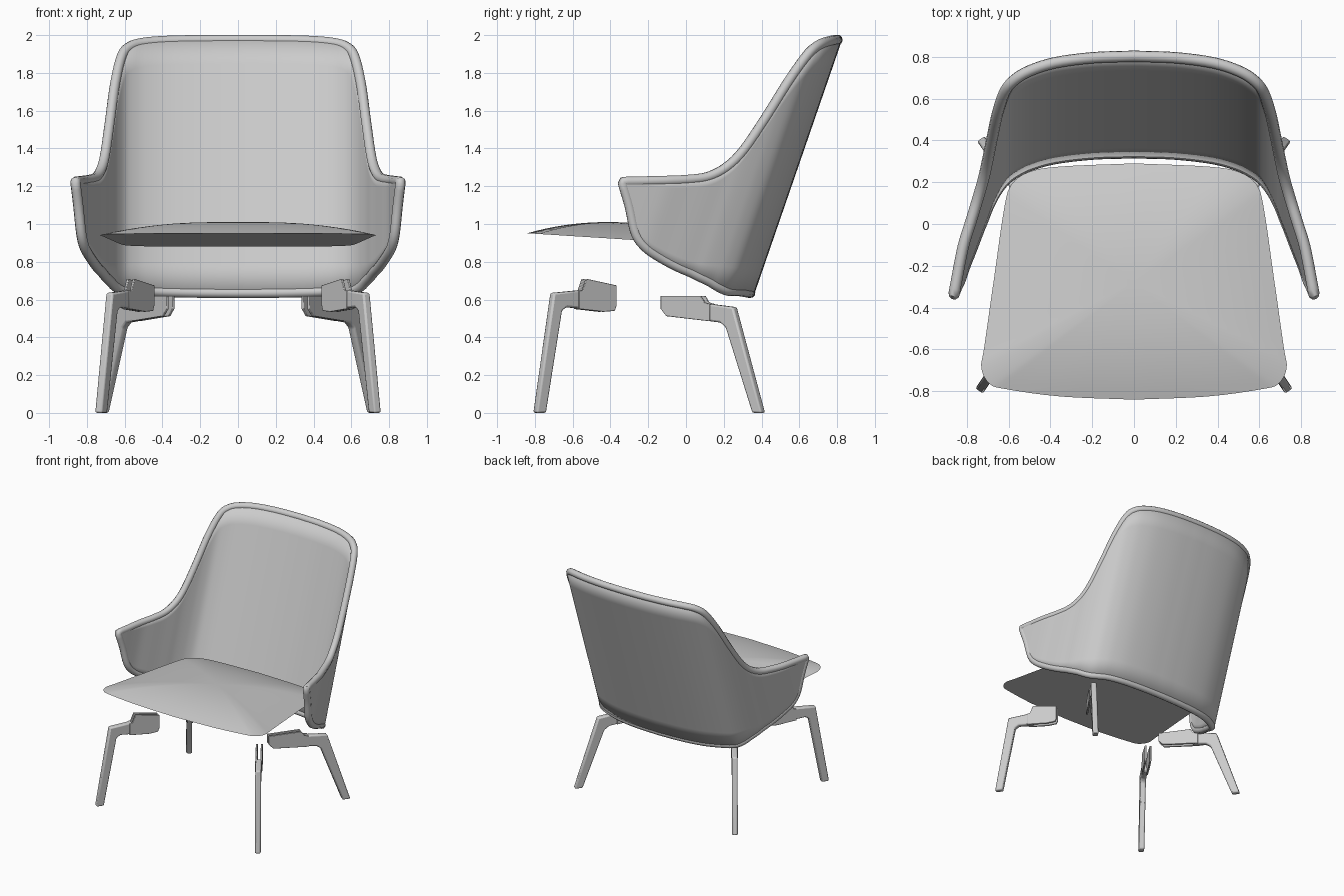
import bpy, bmesh, math
from mathutils import Vector

cube = bpy.data.objects.get("Cube")
if cube:
    bpy.data.objects.remove(cube, do_unlink=True)

grey = bpy.data.materials.new("light_grey")
grey.use_nodes = True
colour = (0.6, 0.6, 0.6, 1)
grey.diffuse_color = colour
grey.node_tree.nodes["Principled BSDF"].inputs["Base Color"].default_value = colour


def spline(points, steps):
    """Smooth curve through the points, of any dimension."""
    pts = [Vector(p) for p in points]
    pts = [2 * pts[0] - pts[1]] + pts + [2 * pts[-1] - pts[-2]]
    out = []
    for a, b, c, d in zip(pts, pts[1:], pts[2:], pts[3:]):
        for i in range(steps):
            t = i / steps
            out.append(0.5 * (2 * b + (c - a) * t + (2 * a - 5 * b + 4 * c - d) * t ** 2
                              + (3 * b - 3 * c + d - a) * t ** 3))
    return out + [pts[-2]]


def mirrored(half):
    """Full outline from a half that starts on the centre line; x is first."""
    return [Vector((-p[0], *p[1:])) for p in reversed(half[1:])] + half


def add_object(name, verts, faces, smooth=True):
    mesh = bpy.data.meshes.new(name)
    mesh.from_pydata([tuple(v) for v in verts], [], faces)
    bm = bmesh.new()
    bm.from_mesh(mesh)
    bmesh.ops.recalc_face_normals(bm, faces=bm.faces)
    bm.to_mesh(mesh)
    bm.free()
    return finish(name, mesh, smooth)


def finish(name, data, smooth=True):
    obj = bpy.data.objects.new(name, data)
    bpy.context.collection.objects.link(obj)
    data.materials.append(grey)
    bpy.ops.object.select_all(action='DESELECT')
    obj.select_set(True)
    bpy.context.view_layer.objects.active = obj
    if smooth:
        bpy.ops.object.shade_smooth_by_angle(angle=math.radians(40))
    return obj


# Wrap-around shell: x, depth, lower edge, upper edge, from mid back to arm tip
shell_half = spline([
    (0, .335, .635, 1.975), (.2, .328, .636, 1.974), (.38, .305, .64, 1.97),
    (.5, .27, .645, 1.96), (.57, .235, .645, 1.94), (.615, .2, .65, 1.89),
    (.65, .15, .67, 1.75), (.675, .1, .695, 1.57), (.7, .04, .72, 1.39),
    (.72, -.02, .745, 1.3), (.748, -.1, .775, 1.25), (.78, -.2, .82, 1.235),
    (.812, -.3, .875, 1.23), (.83, -.38, .95, 1.228), (.845, -.46, 1.09, 1.226),
    (.86, -.54, 1.215, 1.225)], 4)
columns = mirrored(shell_half)
rows = 10


def shell_point(col, t):
    x, v, low, high = col
    z = low + (high - low) * t
    return Vector((x, v + .345 * (z - .62), z))


verts = [shell_point(c, r / rows) for c in columns for r in range(rows + 1)]
n = rows + 1
faces = [(i * n + j, (i + 1) * n + j, (i + 1) * n + j + 1, i * n + j + 1)
         for i in range(len(columns) - 1) for j in range(rows)]
shell = add_object("back_shell", verts, faces)
solid = shell.modifiers.new("thickness", 'SOLIDIFY')
solid.thickness = .045
solid.offset = 0

# Rounded rim following the whole shell edge
path = [shell_point(c, 0) for c in columns] + [shell_point(c, 1) for c in reversed(columns)]
curve = bpy.data.curves.new("shell_rim", 'CURVE')
curve.dimensions = '3D'
curve.bevel_depth = .027
curve.bevel_resolution = 3
line = curve.splines.new('POLY')
line.points.add(len(path) - 1)
for point, co in zip(line.points, path):
    point.co = (*co, 1)
line.use_cyclic_u = True
rim = finish("shell_rim", curve, False)
bpy.ops.object.convert(target='MESH')
bpy.ops.object.shade_smooth_by_angle(angle=math.radians(50))

# Seat pad: flat sloping underside with a domed top
outline = mirrored(spline([
    (0, -.84), (.35, -.825), (.61, -.79), (.69, -.765), (.73, -.69), (.715, -.58),
    (.668, -.25), (.62, .08), (.585, .19), (.5, .25), (.35, .275), (0, .29)], 4))[:-1]
count, rings = len(outline), 12
centre = Vector((0, -.28))


def seat_point(p, r):
    x, y = centre + (p - centre) * r
    return (x, y, .898 - .063 * y + .09 * (1 - r ** 2.2))


verts = [seat_point(p, 1 - k / rings) for k in range(rings) for p in outline]
verts.append(seat_point(centre, 0))
faces = [(k * count + i, k * count + (i + 1) % count,
          (k + 1) * count + (i + 1) % count, (k + 1) * count + i)
         for k in range(rings - 1) for i in range(count)]
last = (rings - 1) * count
faces += [(last + i, last + (i + 1) % count, rings * count) for i in range(count)]
faces.append(tuple(range(count)))
add_object("seat_pad", verts, faces)


def plate(name, profile, foot, direction, inner, outer, side, bevel):
    """Upright plate from a (y, z) profile, turned towards the chair's middle."""
    d = Vector(direction).normalized()
    across = Vector((-d.y, d.x))
    verts = []
    for offset in (inner, outer):
        for y, z in profile:
            p = Vector(foot) + d * (y - foot[1]) / d.y + across * offset
            verts.append((p.x * side, p.y, z))
    m = len(profile)
    faces = [tuple(range(m)), tuple(range(m, 2 * m))]
    faces += [(i, (i + 1) % m, m + (i + 1) % m, m + i) for i in range(m)]
    obj = add_object(name, verts, faces)
    mod = obj.modifiers.new("soft_edges", 'BEVEL')
    mod.width = bevel
    mod.segments = 2
    mod.limit_method = 'ANGLE'


# Legs: a tapered post and a forked bracket of two thin cheeks
legs = {
    "front": ((.728, -.78), (-.55, .83),
              [(-.8, 0), (-.75, 0), (-.665, .54), (-.64, .56), (-.54, .55),
               (-.56, .65), (-.71, .635)],
              [(-.58, .55), (-.45, .535), (-.39, .54), (-.38, .57), (-.38, .675),
               (-.54, .71), (-.56, .65), (-.58, .645)]),
    "rear": ((.72, .39), (-.58, -.815),
             [(.41, 0), (.26, .56), (.12, .578), (.1, .49), (.19, .478), (.22, .45), (.36, 0)],
             [(.14, .576), (.11, .585), (.09, .62), (-.12, .62), (-.12, .55), (-.09, .512),
              (.14, .485)]),
}
for end, (foot, direction, post, bracket) in legs.items():
    for side, label in ((1, "left"), (-1, "right")):
        name = end + "_" + label
        plate(name + "_leg", post, foot, direction, -.022, .022, side, .01)
        for s, cheek in ((1, "inner"), (-1, "outer")):
            plate(name + "_bracket_" + cheek, bracket, foot, direction,
                  s * .012, s * .026, side, .003)
